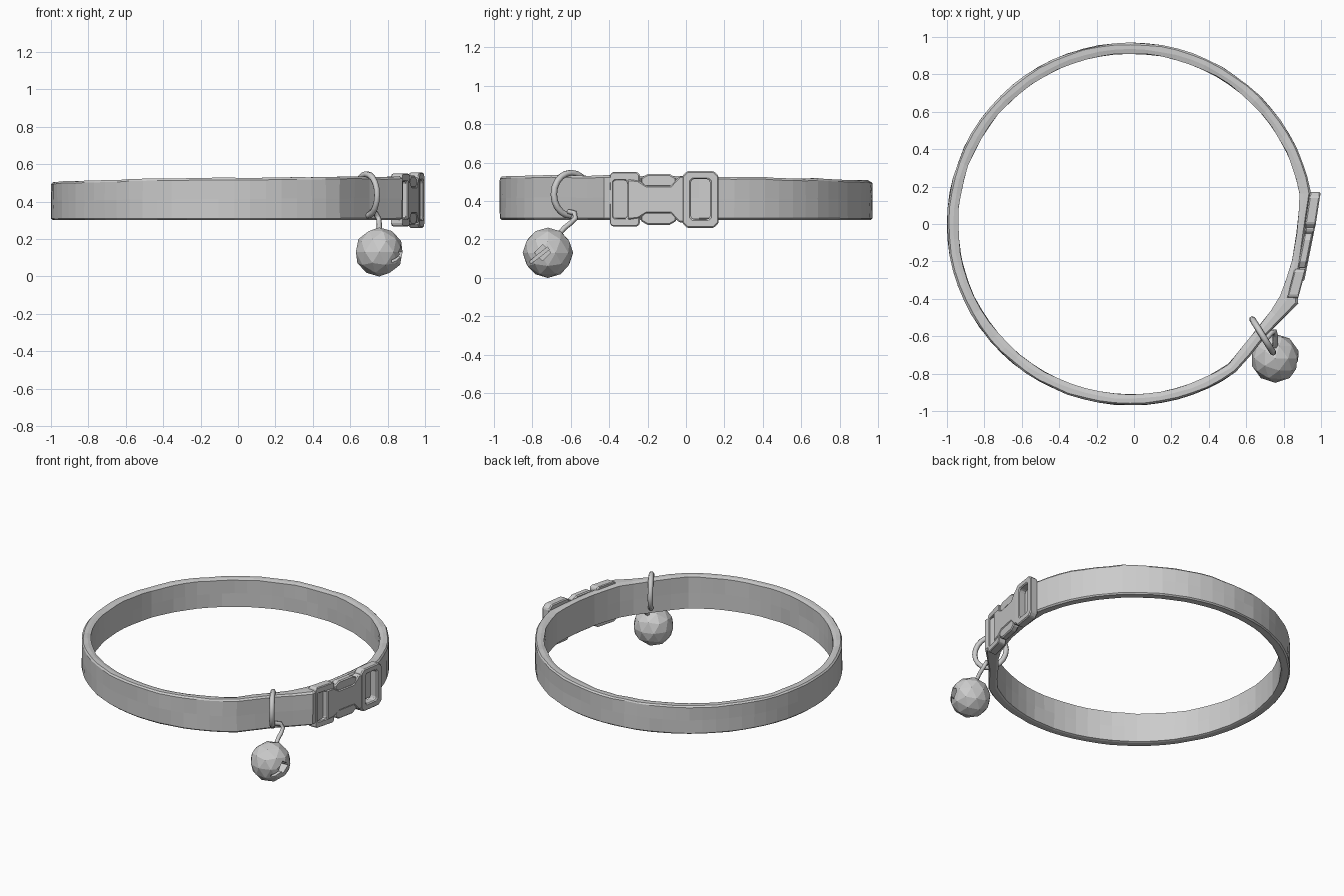
import bpy, bmesh, random
from math import sin, cos, pi, radians
from mathutils import Vector, Matrix

if "Cube" in bpy.data.objects:
    bpy.data.objects.remove(bpy.data.objects["Cube"])

random.seed(4)


def make_object(name, verts, faces):
    mesh = bpy.data.meshes.new(name)
    mesh.from_pydata(verts, [], faces)
    bm = bmesh.new()
    bm.from_mesh(mesh)
    bmesh.ops.recalc_face_normals(bm, faces=bm.faces)
    bm.to_mesh(mesh)
    bm.free()
    obj = bpy.data.objects.new(name, mesh)
    bpy.context.collection.objects.link(obj)
    return obj


def bevel(obj, width):
    mod = obj.modifiers.new("bevel", 'BEVEL')
    mod.width, mod.segments, mod.limit_method = width, 1, 'ANGLE'


def loop_quads(rows, n, closed_rows):
    """Quads joining consecutive closed loops of n vertices."""
    last = rows if closed_rows else rows - 1
    return [(i * n + j, i * n + (j + 1) % n,
             (i + 1) % rows * n + (j + 1) % n, (i + 1) % rows * n + j)
            for i in range(last) for j in range(n)]


# Collar band: ellipse arc, then a hand-shaped stretch behind the buckle
path = [(-0.02 + 0.95 * cos(radians(a)), 0.94 * sin(radians(a)), 0.058)
        for a in range(10, 306, 5)]
path += [(0.60, -0.68, 0.06), (0.68, -0.58, 0.06), (0.76, -0.49, 0.075),
         (0.83, -0.405, 0.105), (0.843, -0.30, 0.06), (0.868, -0.20, 0.045),
         (0.89, -0.05, 0.042), (0.905, 0.07, 0.045)]
verts = []
for i, (x, y, w) in enumerate(path):
    p, q = path[i - 1], path[(i + 1) % len(path)]
    t = Vector((q[0] - p[0], q[1] - p[1])).normalized()
    n = Vector((t.y, -t.x))
    low = 0.302
    high = 0.516 - 0.013 * y + 0.014 * x + random.uniform(-0.003, 0.003)
    for side, h in ((-.5, .02), (-.5, .5), (-.5, .97), (-.1, 1), (.35, 1),
                    (.5, .95), (.5, .5), (.5, .04), (.35, 0), (-.3, 0)):
        s = side * w + random.uniform(-0.0025, 0.0025)
        verts.append((x + n.x * s, y + n.y * s, low + (high - low) * h))
make_object("collar_band", verts, loop_quads(len(path), 10, True))


# Buckle plates: outlines drawn in y,z and sheared to follow the collar
def plate(name, outline, x0, slope, thick=0.055, hole=None):
    def layer(loop, side):
        return [(x0 + slope * y + side * thick / 2, y, z) for y, z in loop]
    n = len(outline)
    if hole:
        v = layer(outline, 1) + layer(outline, -1) + layer(hole, -1) + layer(hole, 1)
        f = loop_quads(4, n, True)
    else:
        v = layer(outline, 1) + layer(outline, -1)
        f = loop_quads(2, n, False) + [tuple(range(n)), tuple(range(n, 2 * n))]
    obj = make_object(name, v, f)
    bevel(obj, 0.007)
    return obj


def chamfered(y0, y1, z0, z1, c):
    return [(y0 + c, z0), (y1 - c, z0), (y1, z0 + c), (y1, z1 - c),
            (y1 - c, z1), (y0 + c, z1), (y0, z1 - c), (y0, z0 + c)]


plate("buckle_strap_frame", chamfered(-0.02, 0.17, 0.26, 0.555, 0.025),
      0.943, 0.155, 0.058, chamfered(0.025, 0.125, 0.305, 0.515, 0.012))
plate("buckle_socket_frame", chamfered(-0.395, -0.24, 0.268, 0.55, 0.012),
      0.953, 0.265, 0.06, chamfered(-0.38, -0.305, 0.31, 0.508, 0.008))

# Hourglass body, mirrored about its middle height
half = [(-0.305, 0.105), (-0.25, 0.10), (-0.205, 0.072), (-0.08, 0.072),
        (-0.035, 0.12), (-0.005, 0.12)]
outline = [(y, 0.408 - h) for y, h in half] + [(y, 0.408 + h) for y, h in reversed(half)]
plate("buckle_body", outline, 0.946, 0.2, 0.05)

# Squeeze buttons above and below the body
for label, s in (("upper", 1), ("lower", -1)):
    shape = [(-0.235, .085), (-0.215, .065), (-0.07, .065), (-0.05, .085),
             (-0.05, .112), (-0.085, .132), (-0.2, .132), (-0.235, .112)]
    plate(label + "_squeeze_button", [(y, 0.408 + s * h) for y, h in shape],
          0.944, 0.2, 0.045)


# Wire parts as swept tubes
def wire(name, points, radius, cyclic=False):
    cu = bpy.data.curves.new(name, 'CURVE')
    cu.dimensions = '3D'
    cu.bevel_depth, cu.bevel_resolution = radius, 1
    cu.use_fill_caps = True
    sp = cu.splines.new('POLY')
    sp.points.add(len(points) - 1)
    for p, co in zip(sp.points, points):
        p.co = (*co, 1)
    sp.use_cyclic_u = cyclic
    obj = bpy.data.objects.new(name, cu)
    bpy.context.collection.objects.link(obj)
    return obj


# Ring around the band
along = Vector((0.53, -0.85, 0))
center = Vector((0.688, -0.598, 0.435))
wire("hanging_ring", [center + along * 0.105 * cos(a) + Vector((0, 0, 0.112)) * sin(a)
                      for a in (2 * pi * i / 20 for i in range(20))], 0.017, True)

# Hook from the ring to the bell
wire("bell_hook", [(0.71, -0.61, 0.345), (0.735, -0.58, 0.338), (0.752, -0.575, 0.31),
                   (0.755, -0.60, 0.285), (0.755, -0.63, 0.262), (0.755, -0.665, 0.222)],
     0.014)

# Faceted bell
bpy.ops.mesh.primitive_ico_sphere_add(subdivisions=2, radius=0.131,
                                      location=(0.755, -0.718, 0.131))
bell = bpy.context.object
bell.name = "bell"


# Bell opening: diamond hole and a slanted slit
def cut(name, y, z, size_y, size_z, angle, x=0.88):
    bpy.ops.mesh.primitive_cube_add(size=1, location=(x, y, z), rotation=(angle, 0, 0))
    c = bpy.context.object
    c.name = name
    c.scale = (0.10, size_y, size_z)
    c.hide_render = True
    c.hide_set(True)
    mod = bell.modifiers.new(name, 'BOOLEAN')
    mod.operation, mod.solver, mod.object = 'DIFFERENCE', 'EXACT', c


cut("diamond_cutter", -0.745, 0.132, 0.06, 0.06, radians(45))
cut("slit_cutter", -0.775, 0.108, 0.15, 0.016, radians(38), 0.87)
